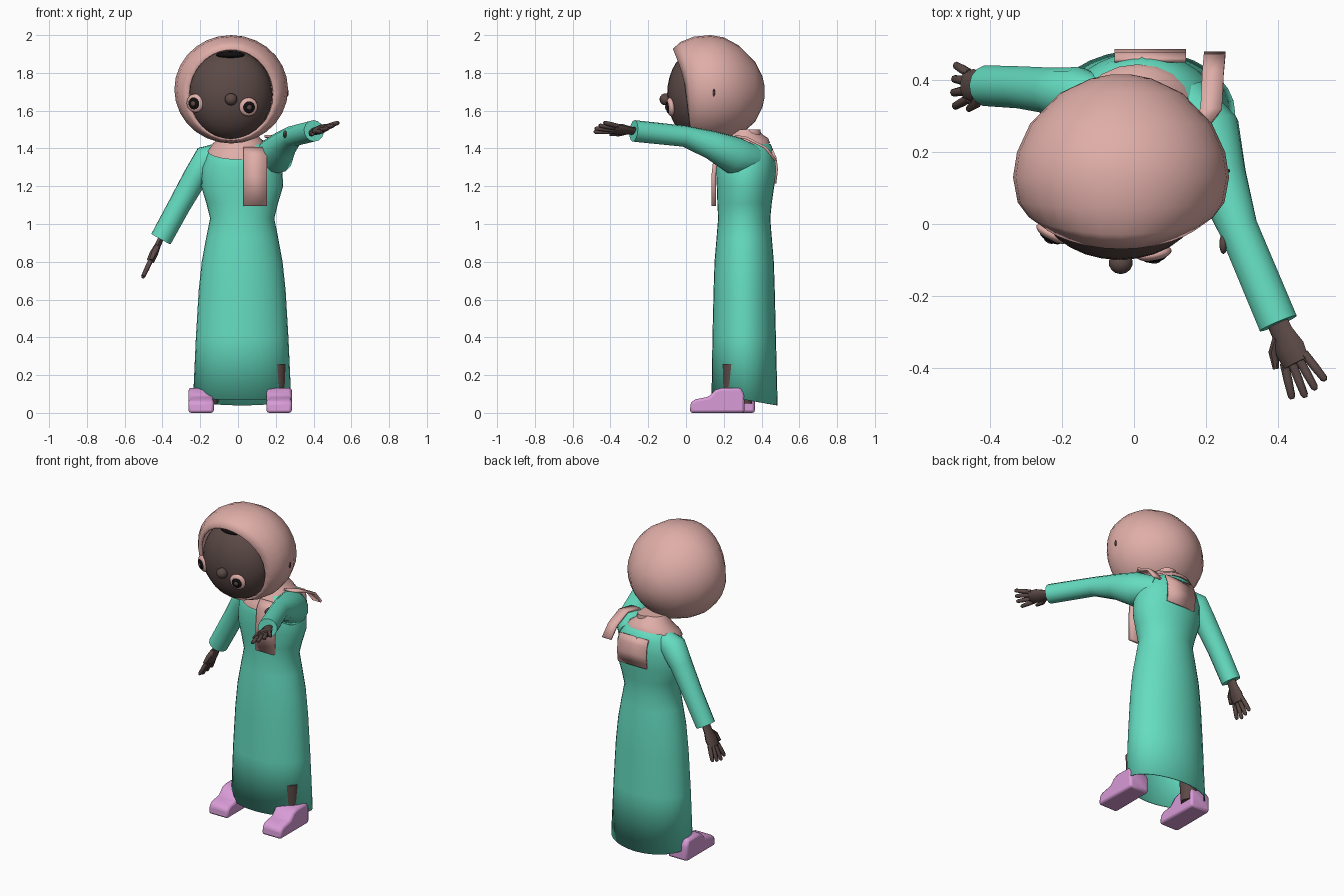
import bpy, bmesh, math
from mathutils import Vector, Matrix

cube = bpy.data.objects.get("Cube")
if cube:
    bpy.data.objects.remove(cube, do_unlink=True)


def material(name, r, g, b):
    m = bpy.data.materials.new(name)
    m.use_nodes = True
    m.diffuse_color = (r, g, b, 1)
    m.node_tree.nodes["Principled BSDF"].inputs["Base Color"].default_value = (r, g, b, 1)
    return m


TEAL = material("teal_cloth", 0.13, 0.72, 0.53)
PINK = material("dusty_pink_cloth", 0.74, 0.42, 0.39)
SKIN = material("dark_brown_skin", 0.105, 0.068, 0.062)
VIOLET = material("violet_shoe", 0.69, 0.33, 0.68)
BLACK = material("black", 0.006, 0.005, 0.005)


def finish(name, bm, mat, angle=45):
    bmesh.ops.recalc_face_normals(bm, faces=bm.faces)
    mesh = bpy.data.meshes.new(name)
    bm.to_mesh(mesh)
    bm.free()
    mesh.materials.append(mat)
    ob = bpy.data.objects.new(name, mesh)
    bpy.context.collection.objects.link(ob)
    bpy.ops.object.select_all(action='DESELECT')
    ob.select_set(True)
    bpy.context.view_layer.objects.active = ob
    bpy.ops.object.shade_smooth_by_angle(angle=math.radians(angle))
    return ob


def loft(name, rings, mat, start=True, end=True):
    """Skin a list of closed rings of points."""
    bm = bmesh.new()
    vs = [[bm.verts.new(p) for p in ring] for ring in rings]
    n = len(vs[0])
    for a, b in zip(vs, vs[1:]):
        for i in range(n):
            j = (i + 1) % n
            bm.faces.new((a[i], a[j], b[j], b[i]))
    if start:
        bm.faces.new(vs[0])
    if end:
        bm.faces.new(vs[-1])
    return finish(name, bm, mat)


def circle(n):
    return [(math.cos(2 * math.pi * i / n), math.sin(2 * math.pi * i / n)) for i in range(n)]


def tube(name, path, radii, mat, n=12, side=(0, 0, 1), flat=1.0):
    """Sweep an oval along a path; side is the wide axis of the oval."""
    path = [Vector(p) for p in path]
    rings = []
    for k, p in enumerate(path):
        t = (path[min(k + 1, len(path) - 1)] - path[max(k - 1, 0)]).normalized()
        u = Vector(side)
        u = (u - t * u.dot(t)).normalized()
        v = t.cross(u)
        rings.append([p + radii[k] * (c * u + s * flat * v) for c, s in circle(n)])
    return loft(name, rings, mat)


def ball(name, centre, size, mat, facing=(0, 0, 1), n=20):
    bm = bmesh.new()
    bmesh.ops.create_uvsphere(bm, u_segments=n, v_segments=n // 2 + 2, radius=1)
    rot = Vector(facing).to_track_quat('Z', 'Y').to_matrix().to_4x4()
    bm.transform(Matrix.Translation(centre) @ rot @ Matrix.Diagonal((*size, 1)))
    return finish(name, bm, mat)


def strip(name, path, width, thick, mat):
    """Cloth strip of constant x width following (x, y, z) points."""
    bm = bmesh.new()
    rows = [[bm.verts.new((x + s * width / 2, y, z)) for s in (-1, 1)] for x, y, z in path]
    for a, b in zip(rows, rows[1:]):
        bm.faces.new((a[0], a[1], b[1], b[0]))
    ob = finish(name, bm, mat, 25)
    mod = ob.modifiers.new("thickness", 'SOLIDIFY')
    mod.thickness, mod.offset = thick, 0
    return ob


# Long robe: z, half width, half depth, centre y
ROBE = [(0.07, .26, .175, .31), (0.4, .245, .168, .308), (0.65, .23, .162, .308), (0.8, .214, .157, .308),
        (0.93, .19, .146, .308), (1.03, .17, .138, .308), (1.11, .19, .144, .31), (1.2, .217, .152, .315),
        (1.3, .212, .16, .318), (1.37, .185, .15, .32), (1.42, .14, .12, .33), (1.45, .07, .07, .33)]
rings = []
for k, (z, rx, ry, cy) in enumerate(ROBE):
    dip = 0.03 if k == 0 else 0
    rings.append([(.022 + rx * c, cy + ry * s, z - dip * max(s, 0)) for c, s in circle(32)])
robe = loft("robe", rings, TEAL, start=False)
robe.modifiers.new("thickness", 'SOLIDIFY').thickness = 0.006

# Sleeves
tube("right_sleeve", [(-.1, .35, 1.37), (-.16, .36, 1.345), (-.225, .37, 1.25), (-.31, .38, 1.1), (-.408, .385, .92)],
     [.06, .078, .066, .06, .058], TEAL, 14)
tube("left_sleeve", [(.13, .35, 1.34), (.2, .25, 1.365), (.24, .13, 1.42), (.29, -.01, 1.465), (.402, -.277, 1.493)],
     [.08, .1, .075, .056, .057], TEAL, 14)


# Hands: palm, four splayed fingers and a thumb
def hand(side, wrist, direction, thumbward):
    p, d, w = Vector(wrist), Vector(direction).normalized(), Vector(thumbward).normalized()
    tube(side + "_palm", [p - d * .03, p + d * .03, p + d * .08, p + d * .125], [.032, .034, .047, .042],
         SKIN, 10, w, .5)
    for k in range(4):
        s = 1.5 - k
        a = p + d * .11 + w * s * .023
        reach = .115 - .012 * abs(s - .3)
        b = a + d * reach + w * s * .016
        tube(f"{side}_finger_{k + 1}", [a, a.lerp(b, .5), a.lerp(b, .92), b], [.013, .013, .011, .006], SKIN, 8, w)
    a = p + d * .04 + w * .02
    tube(side + "_thumb", [a, a + d * .03 + w * .03, a + d * .075 + w * .045], [.016, .015, .009], SKIN, 8, w)


hand("right", (-.412, .385, .915), (-.42, 0, -.9), (0, -1, 0))
hand("left", (.4, -.275, 1.492), (.42, -.9, .1), (-.8, -.38, -.42))

# Headscarf hood: y, half width, half height, centre z, forward pull of the brim
HOOD = [(.416, .03, .03, 1.70, 0), (.405, .085, .08, 1.70, 0), (.365, .17, .16, 1.70, 0), (.28, .253, .24, 1.705, 0),
        (.2, .29, .275, 1.713, 0), (.13, .301, .287, 1.713, 0), (.06, .288, .28, 1.712, .25),
        (.02, .258, .262, 1.702, .7), (0, .225, .242, 1.685, 1)]
rings = []
for y, rx, rz, cz, pull in HOOD:
    rings.append([(-.036 + rx * c, y - .07 * pull * max(s, 0) ** 1.5 + .03 * pull * max(-s, 0), cz + rz * s)
                  for c, s in circle(28)])
hood = loft("headscarf_hood", rings, PINK, end=False)
hood.modifiers.new("thickness", 'SOLIDIFY').thickness = 0.01

# Face
FACE, SIZE = Vector((-.04, .06, 1.685)), Vector((.222, .16, .238))
ball("face", FACE, SIZE, SKIN, n=28)
ball("hairline", (-.04, 0, 1.895), (.075, .05, .02), BLACK)
ball("nose", (-.037, -.108, 1.66), (.034, .032, .032), SKIN, n=14)
for side, x, z in (("left", .055, 1.62), ("right", -.225, 1.64)):
    dx, dz = (x - FACE.x) / SIZE.x, (z - FACE.z) / SIZE.z
    spot = Vector((x, FACE.y - SIZE.y * math.sqrt(1 - dx * dx - dz * dz), z))
    out = Vector((dx / SIZE.x, (spot.y - FACE.y) / SIZE.y ** 2, dz / SIZE.z)).normalized()
    out = (out + Vector((0, -.8, 0))).normalized()
    for part, r, depth, lift, mat in (("eye", .05, .02, .004, PINK), ("pupil", .033, .012, .017, BLACK),
                                      ("iris", .014, .006, .027, SKIN)):
        ball(f"{side}_{part}", spot + out * lift, (r, r, depth), mat, out, 16)
ball("left_ear", (.262, .148, 1.695), (.006, .006, .02), SKIN, n=8)

# Scarf around the neck, lower at the front
rings = []
for z, rx, ry, cy, tilt in ((1.385, .17, .145, .30, .045), (1.415, .15, .135, .30, .04),
                            (1.45, .11, .1, .31, .02), (1.5, .08, .07, .31, 0)):
    rings.append([(.01 + rx * c, cy + ry * s, z + tilt * s) for c, s in circle(20)])
loft("scarf_collar", rings, PINK)
tube("scarf_knot", [(.04, .345, 1.42), (.04, .345, 1.5)], [.055, .05], PINK, 12, (1, 0, 0))
strip("scarf_front_tail", [(.092, .19, 1.4), (.092, .158, 1.36), (.092, .146, 1.25), (.092, .148, 1.095)],
      .125, .024, PINK)
strip("scarf_back_tail", [(.045, .455, 1.39), (.045, .473, 1.35), (.045, .481, 1.29), (.045, .472, 1.215)],
      .2, .012, PINK)
strip("scarf_shoulder_flap", [(.17, .26, 1.465), (.215, .32, 1.455), (.22, .42, 1.405), (.225, .475, 1.335)],
      .06, .014, PINK)

# Shoes: side profile of (y, z) extruded across the foot
SHOE = [(0, 0), (.29, 0), (.29, .1), (.27, .133), (.17, .133), (.135, .122), (.1, .085), (.03, .072), (.005, .055)]
for side, cx, cy in (("left", .218, .02), ("right", -.195, .075)):
    bm = bmesh.new()
    face = bm.faces.new([bm.verts.new((cx - .067, cy + y, z)) for y, z in SHOE])
    new = bmesh.ops.extrude_face_region(bm, geom=[face])["geom"]
    bmesh.ops.translate(bm, vec=(.134, 0, 0), verts=[v for v in new if isinstance(v, bmesh.types.BMVert)])
    shoe = finish(side + "_shoe", bm, VIOLET)
    bev = shoe.modifiers.new("rounding", 'BEVEL')
    bev.width, bev.segments, bev.limit_method = .014, 2, 'ANGLE'
    # Lower leg
    x, y = (.2, .245) if side == "left" else (-.15, .31)
    tube(side + "_leg", [(x, y, .05), (x, y, .16), (x, y, .26)], [.045, .052, .053], SKIN, 12, (1, 0, 0))

# Arm skin showing through the sleeve
ball("left_arm_gap", (.249, -.055, 1.475), (.012, .03, .02), SKIN, n=10)
